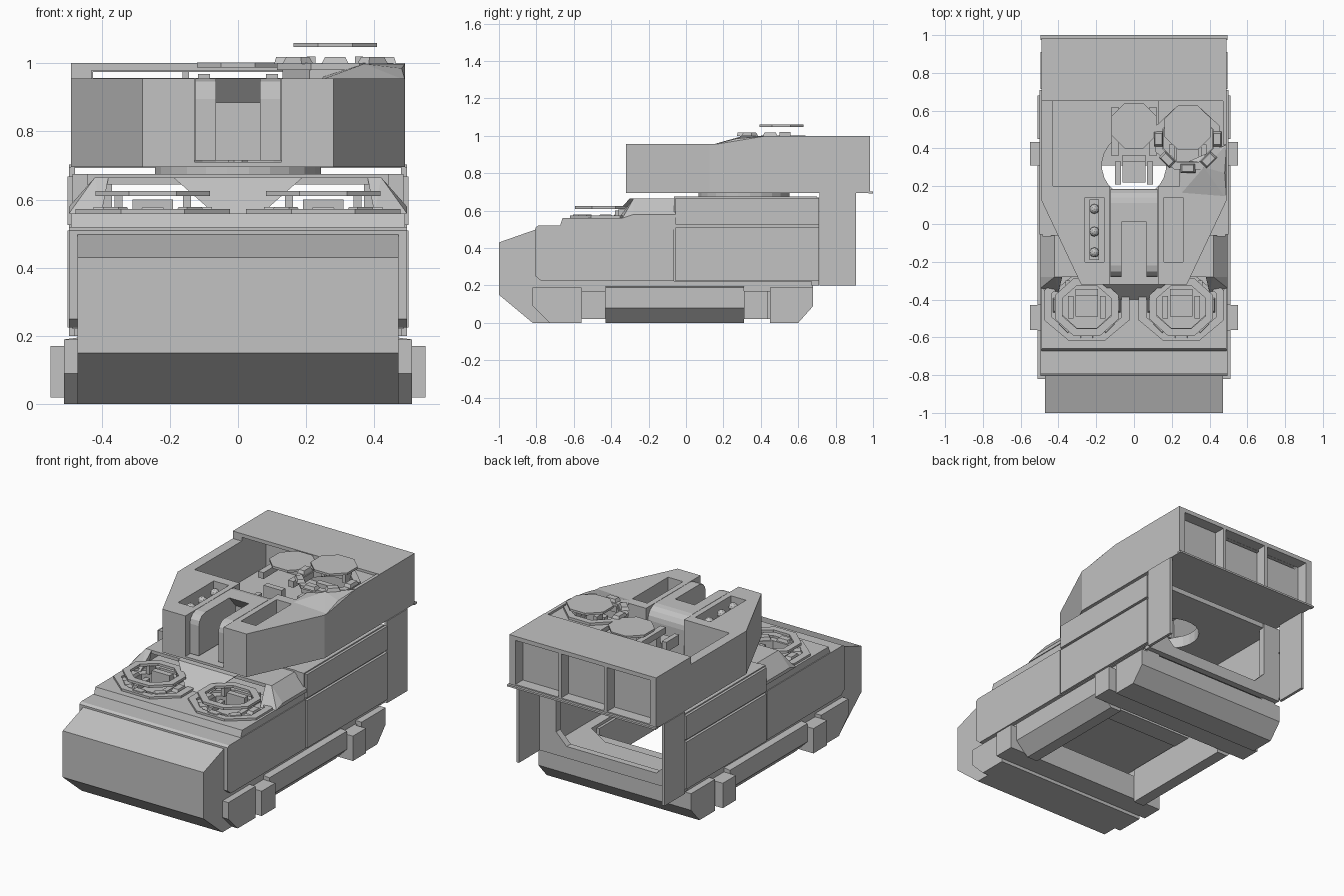
import bpy, bmesh, math

if "Cube" in bpy.data.objects:
    bpy.data.objects.remove(bpy.data.objects["Cube"])

grey = bpy.data.materials.new("plain grey")
grey.diffuse_color = (0.54, 0.54, 0.54, 1)
grey.use_nodes = True
grey.node_tree.nodes["Principled BSDF"].inputs["Base Color"].default_value = grey.diffuse_color


def finish(name, bm):
    bmesh.ops.recalc_face_normals(bm, faces=bm.faces)
    me = bpy.data.meshes.new(name)
    bm.to_mesh(me)
    bm.free()
    me.materials.append(grey)
    ob = bpy.data.objects.new(name, me)
    bpy.context.collection.objects.link(ob)
    return ob


def prism(name, pts, axis, a, b):
    """Extrude a 2D outline along an axis; outline is in the two other axes."""
    put = {"x": lambda p, t: (t, p[0], p[1]), "y": lambda p, t: (p[0], t, p[1]),
           "z": lambda p, t: (p[0], p[1], t)}[axis]
    bm = bmesh.new()
    lo = [bm.verts.new(put(p, a)) for p in pts]
    hi = [bm.verts.new(put(p, b)) for p in pts]
    bm.faces.new(lo)
    bm.faces.new(hi)
    n = len(pts)
    for i in range(n):
        bm.faces.new((lo[i], lo[(i + 1) % n], hi[(i + 1) % n], hi[i]))
    return finish(name, bm)


def box(name, x0, x1, y0, y1, z0, z1):
    return prism(name, [(x0, y0), (x1, y0), (x1, y1), (x0, y1)], "z", z0, z1)


def side_box(name, s, x0, x1, *yz):
    return box(name, min(s * x0, s * x1), max(s * x0, s * x1), *yz)


def hull(name, pts):
    bm = bmesh.new()
    for p in pts:
        bm.verts.new(p)
    bmesh.ops.convex_hull(bm, input=bm.verts)
    return finish(name, bm)


def ngon(cx, cy, rx, ry, n=8):
    return [(cx + rx * math.cos(math.tau * (i + .5) / n), cy + ry * math.sin(math.tau * (i + .5) / n))
            for i in range(n)]


def cut(ob, *cutters):
    for c in cutters:
        c.hide_render = True
        m = ob.modifiers.new("cut", "BOOLEAN")
        m.operation, m.solver, m.object = "DIFFERENCE", "EXACT", c
    dg = bpy.context.evaluated_depsgraph_get()
    me = bpy.data.meshes.new_from_object(ob.evaluated_get(dg))
    ob.modifiers.clear()
    ob.data = me
    for c in cutters:
        bpy.data.objects.remove(c)
    return ob


def ring(name, cx, cy, ro, ri, z0, z1, n=8):
    return cut(prism(name, ngon(cx, cy, *ro, n), "z", z0, z1),
               prism("cutter", ngon(cx, cy, *ri, n), "z", z0 - .05, z1 + .05))


def periscopes(cx, cy, r, z):
    """Five viewing blocks around the front of a hatch."""
    for i in range(5):
        a = math.pi * (1 + i / 4)
        ob = hull("periscope", [(sx * w, sy * w * .6, h) for w, h in ((.04, 0), (.03, .02))
                                for sx in (-1, 1) for sy in (-1, 1)])
        ob.location = (cx + r * math.cos(a), cy + r * math.sin(a), z)
        ob.rotation_euler.z = a + math.pi / 2


def seat(cx, cy, z):
    box("seat_pan", cx - .06, cx + .06, cy - .06, cy + .05, z, z + .04)
    box("seat_back", cx - .06, cx + .06, cy + .05, cy + .085, z, z + .11)
    for s in (-1, 1):
        box("seat_arm", cx + s * .085 - .015, cx + s * .085 + .015, cy - .07, cy + .05, z, z + .06)
    prism("seat_post", ngon(cx, cy, .03, .03), "z", z - .1, z)


# --- lower nose, skids and cross bars
prism("nose", [(-1, .15), (-1, .43), (-.8, .5), (-.69, .5), (-.69, 0), (-.82, 0)], "x", -.47, .47)
prism("front_skid_block", [(-.82, .09), (-.82, .19), (-.56, .19), (-.56, 0), (-.73, 0)], "x", -.51, .51)
prism("rear_skid_block", [(.45, 0), (.45, .19), (.68, .19), (.68, .09), (.6, 0)], "x", -.51, .51)
for y0, y1 in ((-.56, -.43), (.31, .435)):
    box("cross_bar", -.55, .55, y0, y1, .02, .17)
for s in (-1, 1):
    prism("side_skid", [(s * .51, .19), (s * .51, .08), (s * .43, 0), (s * .36, 0), (s * .36, .21)],
          "y", -.43, .31)
    side_box("skid_link", s, .3, .48, .43, .46, .02, .17)
    side_box("hull_underside_rail", s, .38, .47, -.69, .68, .17, .225)

# --- hull: floor with turret basket opening, front body, deck
cut(box("hull_floor", -.45, .45, -.07, .7, .205, .225),
    prism("cutter", [(-.38, .05), (.38, .05), (.38, .36), (.22, .46), (-.22, .46), (-.38, .36)], "z", .1, .4))


def driver_wells():
    return [prism("cutter", ngon(s * .25, -.43, .14, .13), "z", .42, .7) for s in (-1, 1)]


cut(prism("front_hull", [(-.805, .25), (-.805, .51), (-.79, .52), (-.065, .52), (-.065, .225), (-.775, .225)],
          "x", -.495, .495), *driver_wells())
cut(prism("front_deck", [(-.68, .5), (-.66, .56), (-.06, .56), (-.06, .5)], "x", -.49, .49), *driver_wells())

# --- upper front hull: roof, sloped sides, nose ridge between the drivers
box("front_roof", -.42, .42, -.28, -.05, .645, .665)
for s in (-1, 1):
    prism("sloped_side", [(s * .495, .56), (s * .495, .58), (s * .42, .665), (s * .39, .665), (s * .44, .56)],
          "y", -.28, -.05)
    hull("corner_slope", [(s * .495, -.34, .56), (s * .4, -.36, .56), (s * .495, -.28, .58), (s * .42, -.28, .665),
                          (s * .38, -.28, .665), (s * .4, -.28, .56), (s * .495, -.28, .56)])
hull("centre_ridge", [(s * x, y, z) for s in (-1, 1)
                      for x, y, z in ((.07, -.4, .56), (.07, -.28, .56), (.19, -.3, .665), (.19, -.26, .665))])

# --- rear hull: side panels, roof with ring hole, rear frame, flaps
for s in (-1, 1):
    for name, z0, z1 in (("lower_side_panel", .225, .51), ("upper_side_panel", .525, .668)):
        side_box(name, s, .46, .5, -.055, .71, z0, z1)
    side_box("side_wall", s, .44, .485, -.065, .7, .22, .675)
    side_box("rear_flap", s, .478, .495, .715, .91, .2, .695)
cut(box("rear_roof", -.485, .485, -.06, .7, .645, .675),
    prism("cutter", ngon(0, .31, .17, .17, 24), "z", .5, .8))
cut(box("rear_frame", -.48, .48, .67, .71, .2, .67),
    prism("cutter", [(-.37, .7), (-.37, .34), (-.3, .27), (.3, .27), (.37, .34), (.37, .7)], "y", .6, .8))
ring("turret_ring", 0, .31, (.245, .245), (.17, .17), .67, .7, 24)

# --- driver hatches
for s in (-1, 1):
    x = s * .25
    ring("hatch_base", x, -.43, (.245, .205), (.2, .165), .55, .573)
    ring("hatch_rim", x, -.44, (.182, .165), (.14, .122), .61, .625)
    periscopes(x, -.43, .155, .558)
    seat(x, -.43, .49)
    for t in (-1, 1):
        box("rim_bracket", x + t * .1 - .012, x + t * .1 + .012, -.36, -.3, .56, .615)

# --- turret body: slot for the gun, open crew well running back under the bin roof
plan = [(-.28, -.32), (.28, -.32), (.49, .125), (.49, .66), (-.49, .66), (-.49, .125)]
body = prism("turret_body", plan, "z", .695, .955)
cut(body, box("cutter", -.127, .127, -.5, .25, .71, 1.1), box("cutter", -.43, .43, .2, .8, .715, 1.1))
cut(body, prism("cutter", ngon(0, .31, .17, .17, 24), "z", .5, .8),
    *[box("cutter", s * .21 - .05, s * .21 + .05, -.2, .14, .78, 1.1) for s in (-1, 1)])
for y in (-.15, -.04, .08):
    bm = bmesh.new()
    bmesh.ops.create_icosphere(bm, subdivisions=2, radius=.026)
    ball = finish("stowed_round", bm)
    ball.location = (-.21, y, .92)
box("round_rack", -.235, -.185, -.19, .13, .85, .895)

# --- gun cradle with rounded ends
arc = [(.11 + .075 * math.sin(a), .88 + .075 * math.cos(a)) for a in (0, .4, .8, 1.2, 1.57)]
front = [(-.22 - .06 * math.sin(a), .895 + .06 * math.cos(a)) for a in (1.57, 1.1, .55, 0)]
for s in (-1, 1):
    prism("cradle_cheek", [(-.28, .715)] + front + arc + [(.185, .715)], "x", s * .065, s * .125)
prism("cradle_centre", [(.07, .715), (.07, .885), (.01, .955)] + arc + [(.185, .715)], "x", -.065, .065)

# --- rear bin: hollow, with three recessed bays and a slot under the roof
rear_bin = box("rear_bin", -.49, .49, .65, .985, .695, 1.0)
cut(rear_bin, box("cutter", -.43, .43, .6, .88, .715, .978))
cut(rear_bin, *[box("cutter", c - .143, c + .143, .915, 1.1, .71, .975) for c in (-.306, 0, .306)])
cut(rear_bin, box("cutter", -.425, .16, .85, .93, .957, .974))
box("bin_lip", -.495, .495, .975, 1.0, .692, .703)

# --- commander platform, ramp, lids
shape = [(.13, .66), (.13, .42), (.21, .3), (.37, .3), (.49, .42), (.49, .66)]
cut(prism("commander_platform", shape, "z", .95, .985),
    prism("cutter", ngon(.285, .45, .14, .13), "z", .8, 1.2))
hull("platform_ramp", [(.24, .15, .95), (.49, .13, .95), (.49, .42, .95), (.24, .31, .95),
                       (.49, .42, .998), (.37, .3, .998), (.48, .27, .985), (.25, .3, .96)])
side_box("platform_edge", 1, .47, .49, .42, .66, .95, .998)
ring("commander_rim", .285, .45, (.185, .175), (.145, .135), .98, 1.0)
periscopes(.285, .45, .155, .998)
prism("commander_lid", ngon(.285, .51, .133, .128), "z", 1.047, 1.06)
prism("gunner_lid", ngon(0, .52, .13, .13), "z", .988, 1.002)
for s in (-1, 1):
    box("lid_arm", s * .1 - .018, s * .1 + .018, .36, .62, .93, .968)
    box("commander_lid_arm", .285 + s * .07 - .012, .285 + s * .07 + .012, .5, .56, .97, 1.02)
seat(0, .28, .8)
seat(.285, .37, .86)
